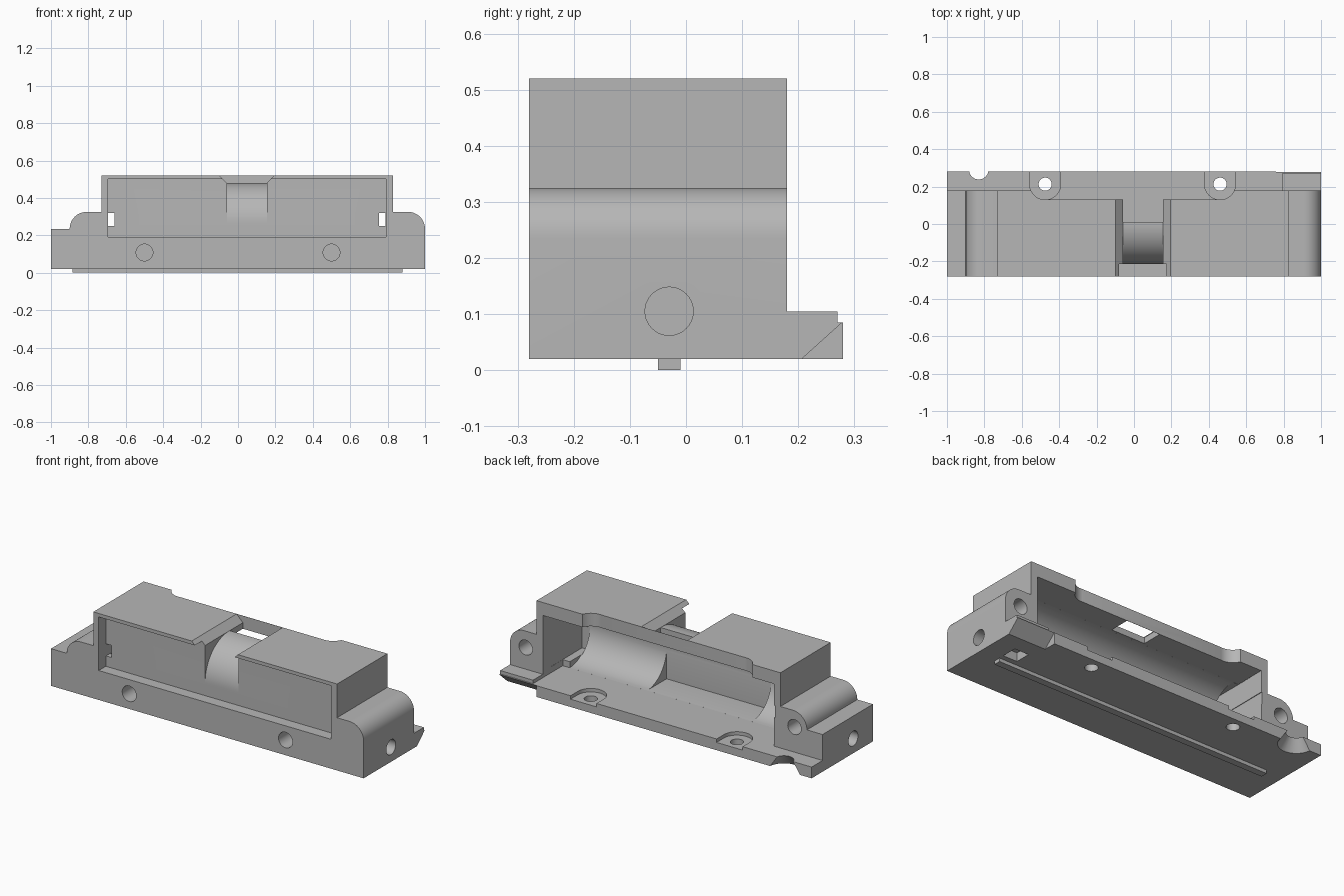
import bpy, bmesh
from math import sin, cos, pi, radians
from mathutils import Vector

if "Cube" in bpy.data.objects:
    bpy.data.objects.remove(bpy.data.objects["Cube"])

grey = bpy.data.materials.new("plain grey")
grey.use_nodes = True
grey.diffuse_color = (0.47, 0.47, 0.47, 1)
grey.node_tree.nodes["Principled BSDF"].inputs["Base Color"].default_value = (0.47, 0.47, 0.47, 1)


def prism(name, outline, axis, start, end):
    """Extrude a 2D outline along x, y or z."""
    place = {"x": lambda a, b, d: (d, a, b),
             "y": lambda a, b, d: (a, d, b),
             "z": lambda a, b, d: (a, b, d)}[axis]
    bm = bmesh.new()
    face = bm.faces.new([bm.verts.new(place(a, b, start)) for a, b in outline])
    moved = bmesh.ops.extrude_face_region(bm, geom=[face])["geom"]
    shift = Vector(place(0, 0, end - start))
    bmesh.ops.translate(bm, vec=shift, verts=[v for v in moved if isinstance(v, bmesh.types.BMVert)])
    bmesh.ops.recalc_face_normals(bm, faces=bm.faces)
    mesh = bpy.data.meshes.new(name)
    bm.to_mesh(mesh)
    bm.free()
    mesh.materials.append(grey)
    obj = bpy.data.objects.new(name, mesh)
    bpy.context.collection.objects.link(obj)
    return obj


def arc(cx, cy, r, a0, a1, n=12):
    angles = [radians(a0 + (a1 - a0) * i / n) for i in range(n + 1)]
    return [(cx + r * cos(a), cy + r * sin(a)) for a in angles]


def circle(cx, cy, r, n=40):
    return arc(cx, cy, r, 0, 360 - 360 / n, n - 1)


def combine(tool, operation="DIFFERENCE"):
    """Apply a boolean to the housing and discard the tool."""
    mod = housing.modifiers.new("bool", "BOOLEAN")
    mod.operation, mod.solver, mod.object = operation, "EXACT", tool
    bpy.context.view_layer.update()
    graph = bpy.context.evaluated_depsgraph_get()
    mesh = bpy.data.meshes.new_from_object(housing.evaluated_get(graph))
    housing.modifiers.clear()
    housing.data = mesh
    bpy.data.objects.remove(tool)


def cut(outline, axis, start, end):
    combine(prism("cutter", outline, axis, start, end))


def cut_box(x0, x1, y0, y1, z0, z1):
    cut([(x0, y0), (x1, y0), (x1, y1), (x0, y1)], "z", z0, z1)


# Housing silhouette with rounded shoulders
base, floor, shoulder, roof = 0.02, 0.085, 0.235, 0.52
outline = ([(-1, base), (1, base)] + arc(0.91, shoulder, 0.09, 0, 90)
           + [(0.83, 0.325), (0.83, roof), (-0.73, roof), (-0.73, 0.325)]
           + arc(-0.81, shoulder, 0.09, 90, 180) + [(-1, shoulder)])
housing = prism("housing", outline, "y", -0.28, 0.28)

# Low rear flange and raised corner tab with its bevelled underside
cut_box(-1.1, 0.76, 0.18, 0.4, floor, 0.7)
cut_box(0.75, 1.1, 0.18, 0.4, 0.105, 0.7)
cut_box(0.76, 1.1, 0.27, 0.4, floor, 0.2)
cut([(0.195, 0.01), (0.295, 0.1), (0.4, 0.1), (0.4, 0.01)], "x", 0.76, 1.1)

# Flared notch in the roof, then the exposed tube wall inside it
cut([(-0.06, 0.265), (0.155, 0.265), (0.155, 0.48), (0.215, 0.54),
     (-0.12, 0.54), (-0.06, 0.48)], "y", -0.4, 0.13)
tube = [(0.01, 0.25), (0.01, 0.48)] + arc(0, 0.265, 0.215, 90, 180, 24) + [(-0.215, 0.25)]
combine(prism("tube_wall", tube, "x", -0.07, 0.165), "UNION")

# Shallow front panel recess
cut_box(-0.695, 0.79, -0.4, -0.215, 0.19, 0.50)

# Tubular bay, open at the rear, with a square middle and end chambers
cut(circle(0, 0.265, 0.18, 64), "x", -0.655, 0.745)
cut_box(-0.69, 0.79, -0.002, 0.4, floor, 0.445)
cut_box(-0.42, 0.25, -0.179, 0.05, floor + 0.001, 0.265)
for x0, x1, w0, w1 in ((-0.691, -0.655, -0.694, -0.66), (0.74, 0.791, 0.755, 0.789)):
    cut_box(x0, x1, -0.18, 0.1, 0.12, 0.444)
    cut_box(w0, w1, -0.3, 0.3, 0.25, 0.32)

# Screw clearances in the roof edge, recessed seats and holes
cut_box(-0.475, 0.46, 0.131, 0.4, 0.4, 0.6)
for x in (-0.475, 0.46):
    pad = arc(x, 0.213, 0.083, 180, 360, 24) + [(x + 0.083, 0.4), (x - 0.083, 0.4)]
    cut(pad, "z", 0.065, 0.6)
    cut(circle(x, 0.213, 0.035), "z", -0.1, 0.2)

# Blind holes in the front, ends and rear lugs
for x in (-0.5, 0.5):
    cut(circle(x, 0.108, 0.045), "y", -0.4, -0.16)
cut(circle(-0.03, 0.105, 0.043), "x", 0.86, 1.1)
cut(circle(-0.1, 0.105, 0.043), "x", -1.1, -0.86)
for x in (-0.82, 0.9):
    cut(circle(x, 0.23, 0.043), "y", 0.05, 0.3)

# Tapered finger cut under the rear edge and small underside pocket
bm = bmesh.new()
bmesh.ops.create_cone(bm, cap_ends=True, segments=40, radius1=0.1, radius2=0.045, depth=0.08)
bmesh.ops.translate(bm, vec=(-0.83, 0.29, 0.055), verts=bm.verts)
mesh = bpy.data.meshes.new("taper")
bm.to_mesh(mesh)
bm.free()
mesh.materials.append(grey)
taper = bpy.data.objects.new("taper", mesh)
bpy.context.collection.objects.link(taper)
combine(taper)
cut_box(0.79, 0.88, 0.02, 0.11, 0, 0.07)

# Underside rail
rail = [(-0.885, -0.05), (0.88, -0.05), (0.88, -0.01), (-0.885, -0.01)]
underside_rail = prism("underside_rail", rail, "z", 0, base + 0.005)

bpy.ops.object.select_all(action="DESELECT")
housing.select_set(True)
bpy.context.view_layer.objects.active = housing
bpy.ops.object.shade_smooth_by_angle(angle=radians(25))
